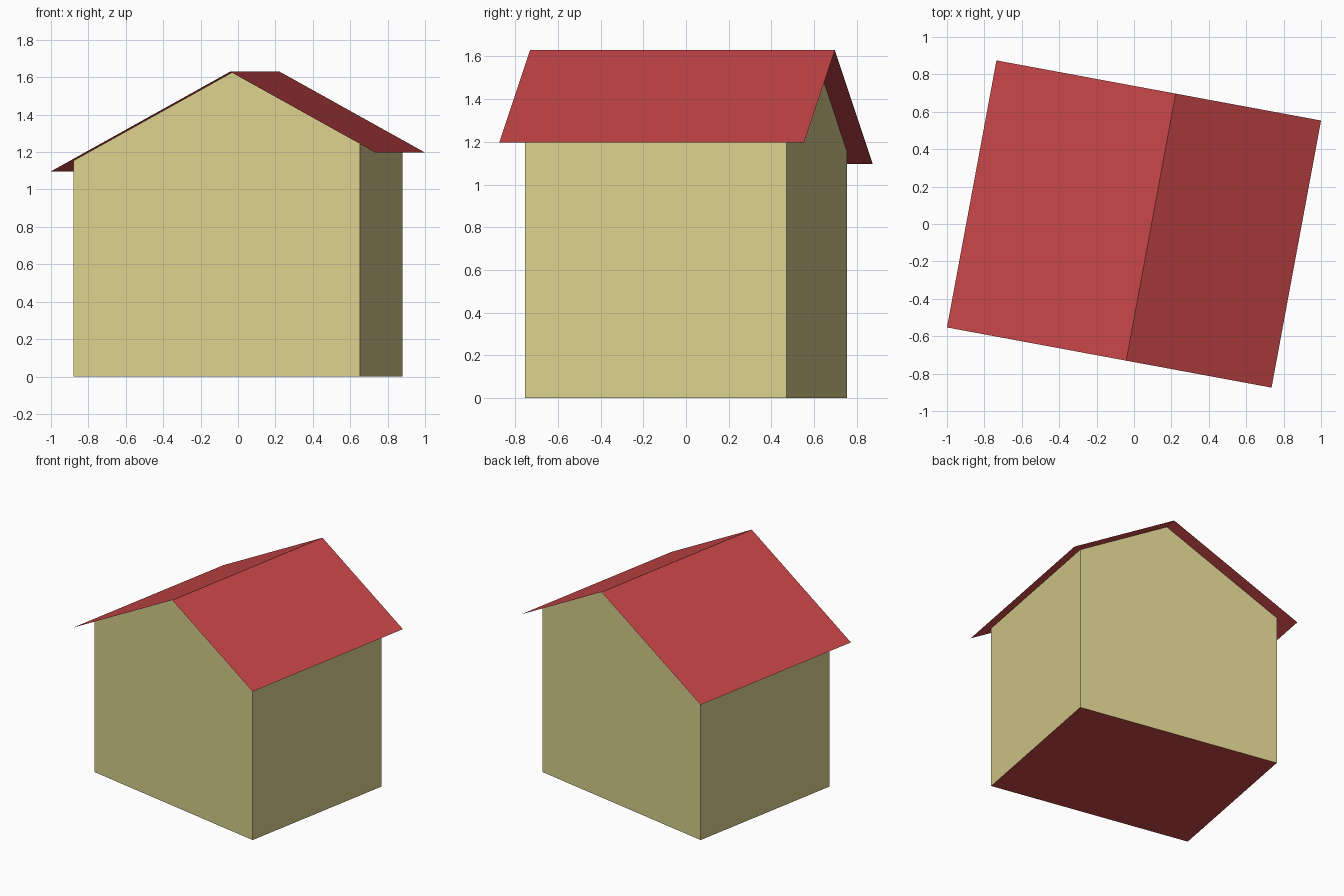
import bpy
import bmesh
from math import radians

cube = bpy.data.objects.get("Cube")
if cube:
    bpy.data.objects.remove(cube, do_unlink=True)

TURN = radians(-10.5)        # the house stands slightly turned
RIDGE_X, RIDGE_Z, SLOPE = 0.092, 1.63, 0.547
WALL_X, WALL_Y = 0.778, 0.623
ROOF_X, ROOF_Y = 0.8825, 0.726


def material(name, srgb):
    color = [((c / 255 + 0.055) / 1.055) ** 2.4 for c in srgb] + [1]
    mat = bpy.data.materials.new(name)
    mat.use_nodes = True
    mat.diffuse_color = color
    mat.node_tree.nodes["Principled BSDF"].inputs["Base Color"].default_value = color
    return mat


def roof_z(x):
    return RIDGE_Z - SLOPE * abs(x - RIDGE_X)


def sweep(name, profile, half_length, mat, capped):
    """Extrude an x-z profile along y; a capped profile is closed by gables."""
    bm = bmesh.new()
    front = [bm.verts.new((x, -half_length, z)) for x, z in profile]
    back = [bm.verts.new((x, half_length, z)) for x, z in profile]
    for i in range(len(profile) - 1):
        bm.faces.new((front[i], front[i + 1], back[i + 1], back[i]))
    if capped:
        bm.faces.new(front)
        bm.faces.new(back[::-1])
    return finish(name, bm, mat)


def finish(name, bm, mat):
    mesh = bpy.data.meshes.new(name)
    bm.to_mesh(mesh)
    bm.free()
    mesh.materials.append(mat)
    obj = bpy.data.objects.new(name, mesh)
    obj.rotation_euler.z = TURN
    bpy.context.collection.objects.link(obj)
    return obj


red = material("roof red", (200, 70, 72))
cream = material("wall cream", (218, 208, 142))

# Thin gabled roof, overhanging on every side
roof = [(x, roof_z(x)) for x in (-ROOF_X, RIDGE_X, ROOF_X)]
sweep("roof", roof, ROOF_Y, red, False)

# Gable walls meeting the roof, closed below by the floor
house = [(x, roof_z(x)) for x in (WALL_X, RIDGE_X, -WALL_X)]
house = [(-WALL_X, 0), (WALL_X, 0)] + house + [(-WALL_X, 0)]
bm = bmesh.new()
front = [bm.verts.new((x, -WALL_Y, z)) for x, z in house[:-1]]
back = [bm.verts.new((x, WALL_Y, z)) for x, z in house[:-1]]
bm.faces.new(front)
bm.faces.new(back[::-1])
for a, b in ((1, 2), (4, 0)):            # side walls
    bm.faces.new((front[a], back[a], back[b], front[b]))
finish("walls", bm, cream)

# Floor
sweep("floor", [(WALL_X, 0), (-WALL_X, 0)], WALL_Y, red, False)
